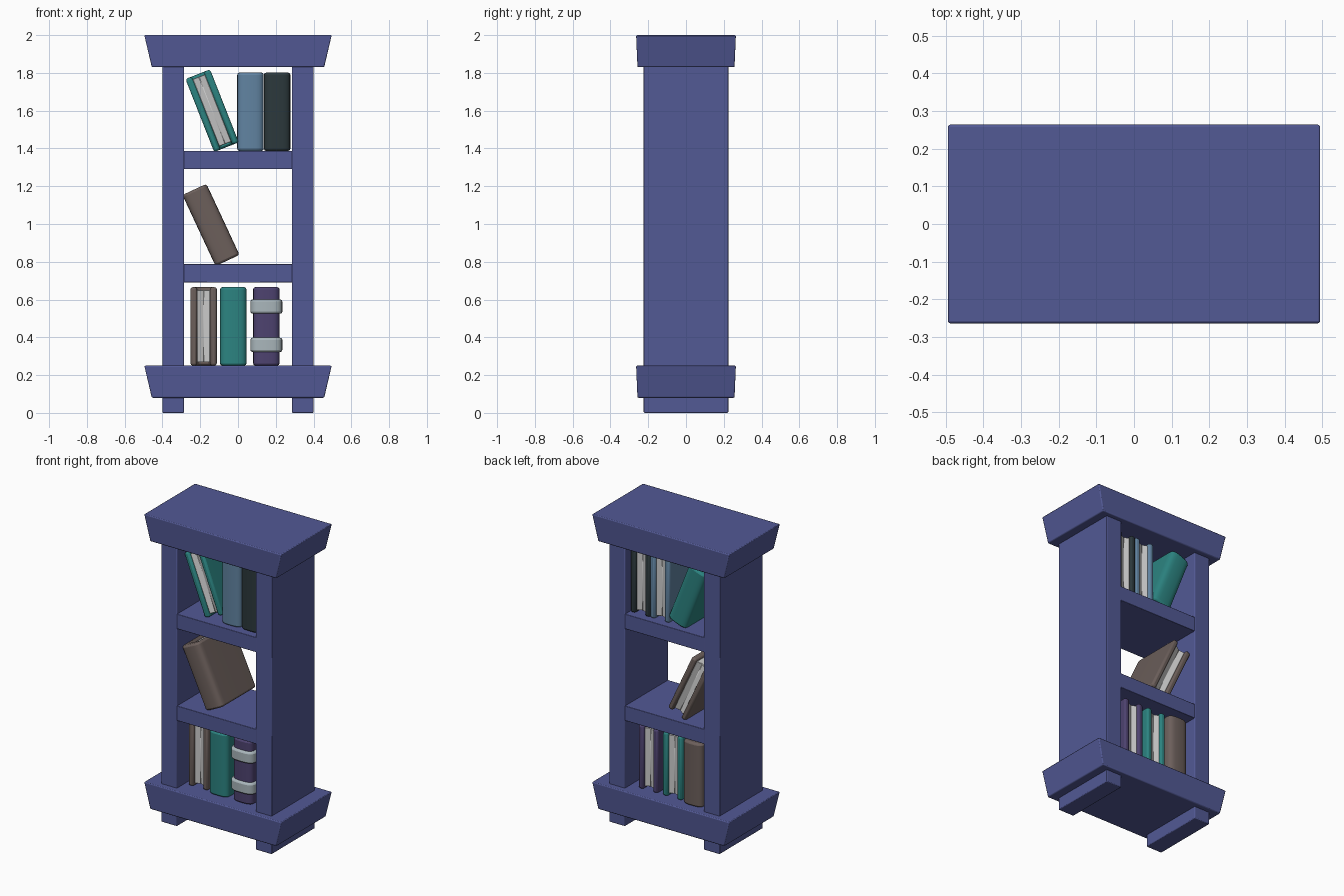
import bpy, bmesh, math

if "Cube" in bpy.data.objects:
    bpy.data.objects.remove(bpy.data.objects["Cube"])


def material(name, rgb):
    m = bpy.data.materials.new(name)
    m.diffuse_color = (*rgb, 1)
    m.use_nodes = True
    m.node_tree.nodes["Principled BSDF"].inputs["Base Color"].default_value = m.diffuse_color
    return m


BLUE = material("case_blue", (.085, .1, .3))
TEAL = material("teal", (.025, .23, .22))
BROWN = material("brown", (.15, .115, .105))
SKY = material("pale_blue", (.12, .23, .36))
BLACK = material("charcoal", (.025, .04, .045))
PURPLE = material("purple", (.075, .055, .16))
SILVER = material("band_grey", (.4, .47, .5))
PAPER = material("paper", (.62, .62, .62))


def finish(name, bm, mat, bevel, segments=2):
    bmesh.ops.recalc_face_normals(bm, faces=bm.faces)
    me = bpy.data.meshes.new(name)
    bm.to_mesh(me)
    bm.free()
    me.materials.append(mat)
    ob = bpy.data.objects.new(name, me)
    bpy.context.collection.objects.link(ob)
    mod = ob.modifiers.new("soft_edges", "BEVEL")
    mod.width, mod.segments, mod.limit_method = bevel, segments, "ANGLE"
    mod.angle_limit = math.radians(40)
    bpy.ops.object.select_all(action="DESELECT")
    bpy.context.view_layer.objects.active = ob
    ob.select_set(True)
    bpy.ops.object.shade_smooth_by_angle(angle=math.radians(40))
    return ob


def block(name, mat, x, y, z, bevel=.005, flare=(1, 1)):
    """Box from (min, max) ranges; flare scales the bottom face."""
    bm = bmesh.new()
    bmesh.ops.create_cube(bm, size=1)
    for v in bm.verts:
        k = flare if v.co.z < 0 else (1, 1)
        v.co = (sum(x) / 2 + v.co.x * (x[1] - x[0]) * k[0],
                sum(y) / 2 + v.co.y * (y[1] - y[0]) * k[1],
                sum(z) / 2 + v.co.z * (z[1] - z[0]))
    return finish(name, bm, mat, bevel)


def prism(name, mat, profile, z0, z1, bevel, segments=2):
    bm = bmesh.new()
    face = bm.faces.new([bm.verts.new((px, py, z0)) for px, py in profile])
    new = bmesh.ops.extrude_face_region(bm, geom=[face])["geom"]
    bmesh.ops.translate(bm, vec=(0, 0, z1 - z0),
                        verts=[g for g in new if isinstance(g, bmesh.types.BMVert)])
    return finish(name, bm, mat, bevel, segments)


def spine_curve(half, y_side, bulge, n=12):
    """Rounded-square arc from right side, over the front, to the left side."""
    pts = []
    for i in range(n + 1):
        a = math.pi * i / n
        c, s = math.cos(a), math.sin(a)
        pts.append((half * math.copysign(abs(c) ** .65, c), y_side - bulge * abs(s) ** .65))
    return pts


W, H, D = .07, .415, .18    # half thickness, height, half depth


def book(name, mat, x, z, tilt=0, y=0, turned=False, bands=False):
    """Book centred at (x, z): C-shaped cover with rounded spine, and pages."""
    inner = W - .036
    cover = spine_curve(W, -D + .045, .045)
    cover += [(-W, D), (-inner, D), (-inner, -D + .06), (inner, -D + .06), (inner, D), (W, D)]
    parts = [prism(name + "_cover", mat, cover, -H / 2, H / 2, .012)]
    pages = [(-inner, -D + .05), (inner, -D + .05), (inner, D - .015),
             (0, D - .03), (-inner, D - .015)]
    parts.append(prism(name + "_pages", PAPER, pages, -H / 2 + .018, H / 2 - .015, .002, 1))
    if bands:
        for i, zc in enumerate((-.098, .105)):
            ring = spine_curve(W + .015, -D + .045, .06) + [(-W - .015, -.09), (W + .015, -.09)]
            parts.append(prism(f"{name}_band_{i + 1}", SILVER, ring, zc - .038, zc + .038, .012))
    for p in parts:
        p.location = (x, y, z)
        p.rotation_euler = (0, math.radians(-tilt if turned else tilt), 0)
        if turned:      # spine to the back
            p.rotation_euler = (0, math.radians(tilt), math.pi)


# case: flared top and base, side panels that end as feet, two shelves
for name, z in (("top_slab", (1.83, 2)), ("base_slab", (.08, .25))):
    block(name, BLUE, (-.496, .496), (-.264, .264), z, .006, (.92, .973))
for side, s in (("left", -1), ("right", 1)):
    block(side + "_panel", BLUE, sorted((s * .285, s * .4)), (-.224, .224), (0, 1.84))
for name, z in (("lower_shelf", (.69, .787)), ("upper_shelf", (1.29, 1.387))):
    block(name, BLUE, (-.29, .29), (-.222, .222), z, .003)

# bottom row
book("bottom_brown_book", BROWN, -.182, .458, y=.025, turned=True)
book("bottom_teal_book", TEAL, -.025, .458)
book("bottom_banded_book", PURPLE, .15, .458, bands=True)
# middle row
book("middle_leaning_book", BROWN, -.143, .995, tilt=-25)
# top row
book("top_leaning_book", TEAL, -.137, 1.6, tilt=21.5, y=.015, turned=True)
book("top_pale_book", SKY, .066, 1.594)
book("top_dark_book", BLACK, .207, 1.594)
